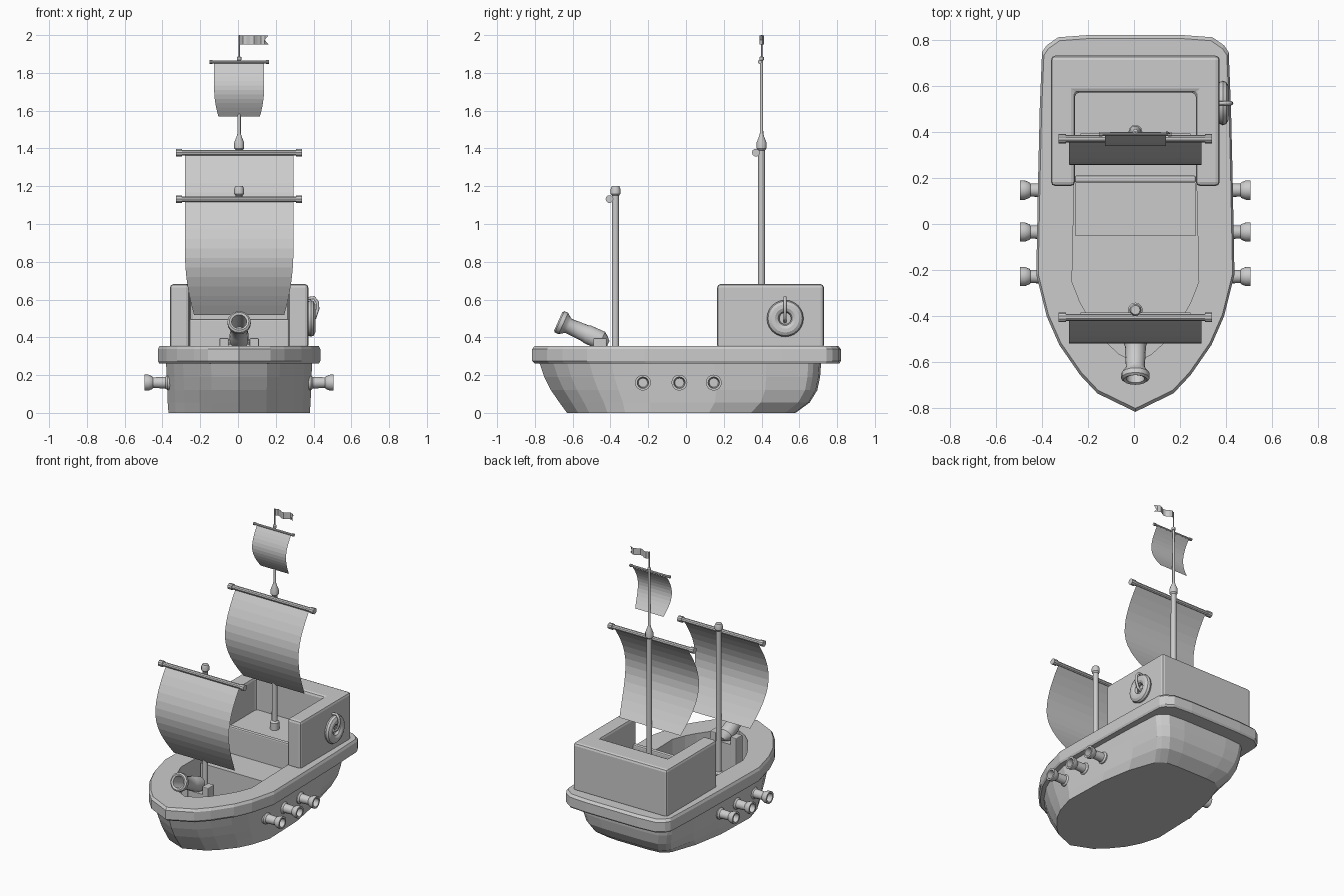
import bpy, bmesh, math
from mathutils import Vector

if "Cube" in bpy.data.objects:
    bpy.data.objects.remove(bpy.data.objects["Cube"])

CX = 0.006  # centre line


def finish(name, bm, smooth=False):
    bmesh.ops.recalc_face_normals(bm, faces=bm.faces)
    me = bpy.data.meshes.new(name)
    bm.to_mesh(me)
    bm.free()
    ob = bpy.data.objects.new(name, me)
    bpy.context.collection.objects.link(ob)
    if smooth:
        bpy.ops.object.select_all(action='DESELECT')
        bpy.context.view_layer.objects.active = ob
        ob.select_set(True)
        bpy.ops.object.shade_smooth_by_angle(angle=math.radians(35))
    return ob


def loft(name, rings, smooth=False):
    """Closed rings of points joined by quads, with capped ends."""
    bm = bmesh.new()
    vr = [[bm.verts.new(p) for p in r] for r in rings]
    n = len(vr[0])
    for a, b in zip(vr, vr[1:]):
        for i in range(n):
            bm.faces.new((a[i], a[(i + 1) % n], b[(i + 1) % n], b[i]))
    bm.faces.new(vr[0])
    bm.faces.new(vr[-1])
    return finish(name, bm, smooth)


def lathe(name, prof, origin, axis, n=12):
    """Profile of (radius, distance) spun round an axis."""
    q = Vector(axis).to_track_quat('Z', 'Y')
    rings = [[Vector(origin) + q @ Vector((r * math.cos(2 * math.pi * i / n),
                                           r * math.sin(2 * math.pi * i / n), t))
              for i in range(n)] for r, t in prof]
    return loft(name, rings, True)


def prism(name, pts, z0, z1, bevel=0):
    ob = loft(name, [[(x + CX, y, z) for x, y in pts] for z in (z0, z1)])
    if bevel:
        m = ob.modifiers.new("bevel", 'BEVEL')
        m.width, m.segments = bevel, 2
    return ob


def box(name, x0, x1, y0, y1, z0, z1, bevel=0):
    return prism(name, [(x0, y0), (x1, y0), (x1, y1), (x0, y1)], z0, z1, bevel)


# Hull: half outlines from bow to stern, mirrored into rings
RIM = [(0, -.815), (.165, -.735), (.24, -.655), (.33, -.525), (.385, -.4), (.43, -.22),
       (.422, .2), (.415, .5), (.405, .745), (.385, .775), (.335, .81), (.2, .82), (0, .82)]
WELL = [(0, -.6), (.07, -.565), (.13, -.51), (.2, -.41), (.24, -.34), (.275, -.25),
        (.265, .2), (.263, .4), (.262, .55), (.262, .56), (.26, .57), (.2, .57), (0, .57)]


def full(half, z):
    return [(x + CX, y, z) for x, y in half] + [(CX - x, y, z) for x, y in half[-2:0:-1]]


def scaled(sx, y0, y1, z, k=0):
    pts = []
    for x, y in RIM:
        taper = 1 - k * max(0, (y - .1) / .72) ** 2
        pts.append((x * sx * taper, y0 + (y + .815) / 1.635 * (y1 - y0)))
    return full(pts, z)


loft("hull", [
    scaled(.87, -.63, .58, 0, .32),
    scaled(.88, -.67, .655, .055, .18),
    scaled(.885, -.715, .695, .12, .1),
    scaled(.89, -.75, .71, .19, .05),
    scaled(.90, -.775, .715, .262, .03),
    scaled(.985, -.80, .812, .262),
    scaled(1, -.815, .82, .275),
    scaled(1, -.815, .82, .338),
    scaled(.98, -.80, .805, .355),
    full(WELL, .355),
    full(WELL, .10)])

# Stern cabin: U-shaped wall, raised floor, threshold and step
prism("cabin_wall", [(-.366, .165), (-.262, .165), (-.262, .57), (.262, .57), (.262, .165),
                     (.366, .165), (.366, .73), (-.366, .73)], .34, .682, .018)
box("cabin_floor", -.263, .263, .2, .572, .1, .45)
box("cabin_threshold", -.263, .263, .18, .21, .1, .497, .008)
box("deck_step", -.263, .263, -.05, .185, .1, .31)

# Masts
UP = (0, 0, 1)
lathe("fore_mast", [(.032, 0), (.032, .05), (.019, .06), (.018, 1.05), (.026, 1.06),
                    (.026, 1.085), (.02, 1.1)], (CX, -.373, .1), UP)
lathe("main_mast", [(.03, .44), (.03, .5), (.019, .51), (.018, 1.39), (.026, 1.4), (.026, 1.432),
                    (.013, 1.465), (.009, 1.48), (.008, 1.865), (.012, 1.868), (.012, 1.883),
                    (.004, 1.888), (.004, 2.0)], (CX, .4, 0), UP)


# Yard with knobbed ends and a bellied sail hanging from it
def yard_and_sail(name, y, z, s, r):
    h = .333 if s == 1 else .157
    c = r * 1.35
    lathe(name + "_yard", [(c, -h), (c, -h + 2 * r), (r, -h + 2 * r), (r, h - 2 * r),
                           (c, h - 2 * r), (c, h)], (CX, y, z), (1, 0, 0), 10)
    bm = bmesh.new()
    rows, N = [], 12
    for i in range(N + 1):
        t = i / N
        w = .287 * (1 - .17 * max(0, (t - .45) / .55) ** 2) * s
        yy = y + (.006 + .016 * t - .128 * math.sin(math.pi * t ** .97)) * s
        zz = z - .008 - .607 * t * s
        rows.append([bm.verts.new((CX + sx * w, yy, zz)) for sx in (-1, 1)])
    for a, b in zip(rows, rows[1:]):
        bm.faces.new((a[0], a[1], b[1], b[0]))
    finish(name + "_sail", bm)


yard_and_sail("fore", -.405, 1.132, 1, .0155)
yard_and_sail("main", .37, 1.378, 1, .0155)
yard_and_sail("top", .39, 1.858, .462, .0075)

# Swallow-tailed pennant with a ripple
bm = bmesh.new()
cols = []
for i in range(9):
    x = i / 8 * .155
    wave = .012 * math.sin(i * 1.3)
    mid = x - (.02 if i == 8 else 0)
    cols.append([bm.verts.new((CX + (mid if j == 1 else x), .4 + wave, 1.951 + j * .0235))
                 for j in range(3)])
for a, b in zip(cols, cols[1:]):
    for j in range(2):
        bm.faces.new((a[j], b[j], b[j + 1], a[j + 1]))
finish("pennant", bm)

# Broadside cannons
for side in (-1, 1):
    for k, y in enumerate((-.228, -.035, .147)):
        lathe(f"side_cannon_{side}_{k}",
              [(.04, -.05), (.04, .02), (.031, .03), (.028, .095), (.034, .1), (.042, .12),
               (.042, .14), (.03, .14), (.024, .06)], (CX + side * .36, y, .16), (side, 0, 0), 16)

# Bow cannon and its carriage
lathe("bow_cannon", [(.015, -.02), (.035, 0), (.05, .02), (.05, .1), (.046, .11), (.041, .21),
                     (.05, .225), (.062, .24), (.062, .262), (.052, .27), (.04, .265), (.034, .12)],
      (CX, -.43, .375), (0, -.913, .408), 16)
for side in (-1, 1):
    box(f"carriage_cheek_{side}", side * .08 - .024, side * .08 + .024, -.49, -.42, .1, .396, .005)
box("carriage_bed", -.08, .08, -.485, -.425, .1, .34)
lathe("carriage_pin", [(.013, -.085), (.013, .085)], (CX, -.455, .375), (1, 0, 0), 8)

# Life ring hung on the right cabin wall
wall = CX + .366
bpy.ops.mesh.primitive_torus_add(major_radius=.064, minor_radius=.033, major_segments=24,
                                 minor_segments=10, location=(wall + .014, .525, .5),
                                 rotation=(0, math.pi / 2, 0))
ring = bpy.context.object
ring.name = "life_ring"
ring.scale = (1, 1, .75)
bpy.ops.object.shade_smooth_by_angle()

# Rope loop holding the ring
cu = bpy.data.curves.new("ring_rope", 'CURVE')
cu.dimensions = '3D'
cu.bevel_depth, cu.bevel_resolution = .009, 2
sp = cu.splines.new('POLY')
path = [(0, .605), (.03, .61), (.048, .585), (.05, .55), (.035, .505), (.012, .485), (0, .5)]
sp.points.add(len(path) - 1)
for p, (dx, z) in zip(sp.points, path):
    p.co = (wall + dx, .524, z, 1)
cu.use_fill_caps = True
bpy.context.collection.objects.link(bpy.data.objects.new("ring_rope", cu))
